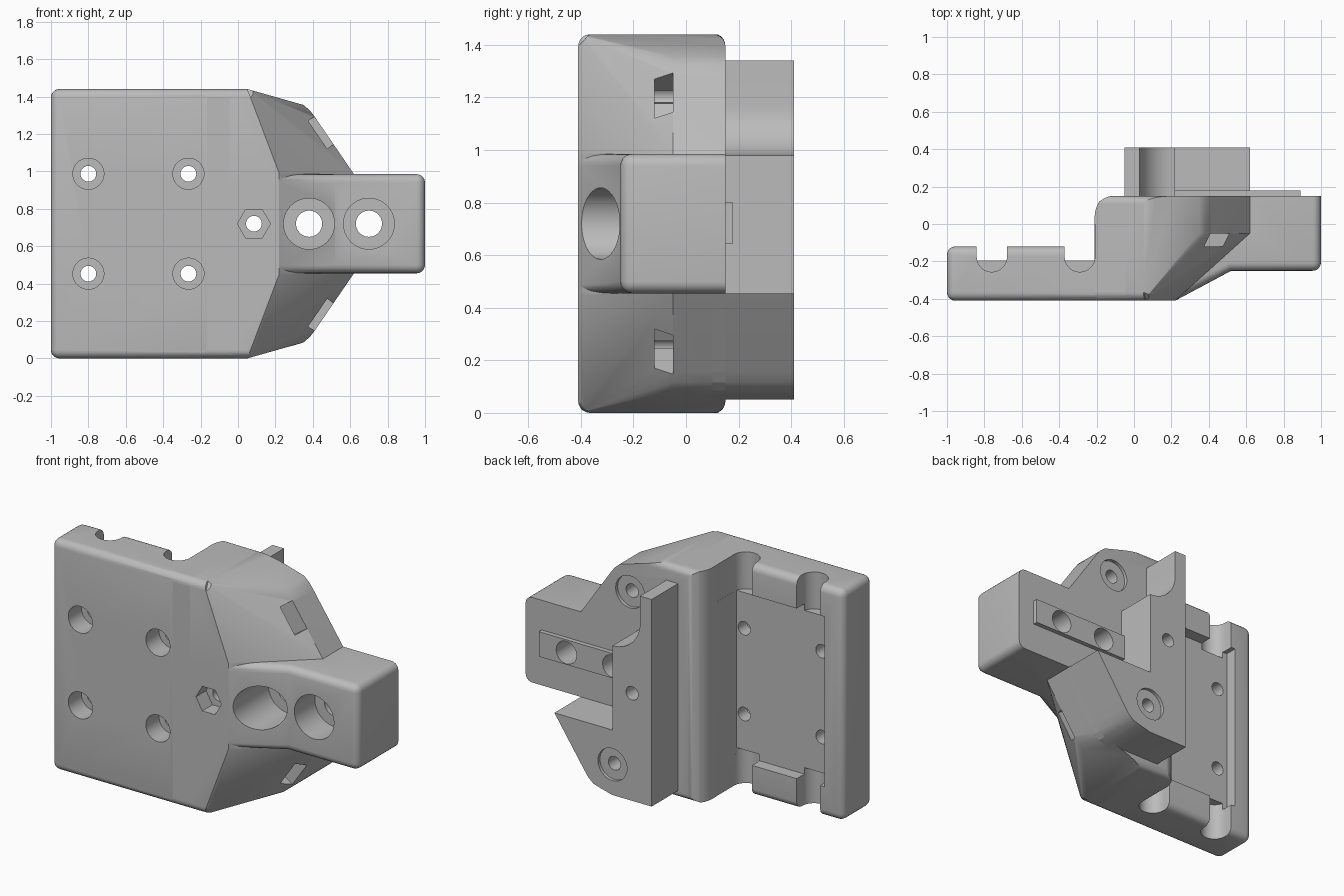
import bpy, bmesh, math
from mathutils import Vector, Matrix

if "Cube" in bpy.data.objects:
    bpy.data.objects.remove(bpy.data.objects["Cube"])

MID = 0.72   # height of the symmetry plane
BACK = 0.15  # back face of the main body

grey = bpy.data.materials.new("plain_grey")
grey.use_nodes = True
grey.diffuse_color = (0.5, 0.5, 0.5, 1)
grey.node_tree.nodes["Principled BSDF"].inputs["Base Color"].default_value = (0.5, 0.5, 0.5, 1)


def finish(name, bm):
    bmesh.ops.recalc_face_normals(bm, faces=bm.faces)
    me = bpy.data.meshes.new(name)
    bm.to_mesh(me)
    bm.free()
    me.materials.append(grey)
    ob = bpy.data.objects.new(name, me)
    bpy.context.scene.collection.objects.link(ob)
    return ob


def hull(name, points, radius=0.0, rule=None):
    """Convex solid with rounded edges where the rule allows."""
    bm = bmesh.new()
    for p in points:
        bm.verts.new(p)
    res = bmesh.ops.convex_hull(bm, input=bm.verts)
    bmesh.ops.delete(bm, geom=list({g for g in res["geom_interior"] if g.is_valid}), context="VERTS")
    bmesh.ops.dissolve_limit(bm, angle_limit=0.03, verts=bm.verts, edges=bm.edges)
    bmesh.ops.recalc_face_normals(bm, faces=bm.faces)
    if radius:
        edges = [e for e in bm.edges if e.calc_face_angle(0) > 0.6
                 and (rule is None or rule(e.verts[0].co, e.verts[1].co))]
        bmesh.ops.bevel(bm, geom=edges, offset=radius, segments=5, profile=0.5, affect="EDGES")
    return finish(name, bm)


def box(name, lo, hi, radius=0.0):
    return hull(name, [(x, y, z) for x in (lo[0], hi[0]) for y in (lo[1], hi[1])
                       for z in (lo[2], hi[2])], radius)


def prism(name, outline, depth, axis="y", radius=0.0, rule=None):
    """Extrude an outline along y (outline is x, z) or z (outline is x, y)."""
    def place(u, v, d):
        return (u, d, v) if axis == "y" else (u, v, d)
    bm = bmesh.new()
    ends = [[bm.verts.new(place(u, v, d)) for u, v in outline] for d in depth]
    for ring in ends:
        bm.faces.new(ring)
    n = len(outline)
    for i in range(n):
        j = (i + 1) % n
        bm.faces.new((ends[0][i], ends[0][j], ends[1][j], ends[1][i]))
    bmesh.ops.recalc_face_normals(bm, faces=bm.faces)
    if radius:
        edges = [e for e in bm.edges if e.calc_face_angle(0) > 0.6
                 and (rule is None or rule(e.verts[0].co, e.verts[1].co))]
        bmesh.ops.bevel(bm, geom=edges, offset=radius, segments=5, profile=0.5, affect="EDGES")
    return finish(name, bm)


def bore(x, z, r, y0, y1, sides=40, turn=0.0):
    ring = [(x + r * math.cos(turn + 2 * math.pi * i / sides),
             z + r * math.sin(turn + 2 * math.pi * i / sides)) for i in range(sides)]
    return prism("bore_cutter", ring, (y0, y1))


def combine(target, other, operation):
    mod = target.modifiers.new("combine", "BOOLEAN")
    mod.operation, mod.solver, mod.object = operation, "EXACT", other
    graph = bpy.context.evaluated_depsgraph_get()
    me = bpy.data.meshes.new_from_object(target.evaluated_get(graph))
    target.modifiers.clear()
    target.data = me
    bpy.data.objects.remove(other)


# Base plate
body = box("mount_body", (-1, -0.41, 0), (0, -0.12, 2 * MID), 0.045)

# Wedge-shaped hump with a rounded shoulder and sloped front corners
shoulder = [(0.30, 0.65), (0.35, 0.635), (0.385, 0.605), (0.415, 0.565)]
pts = []
for s in (1, -1):
    top = MID + s * MID
    pts += [(-0.21, -0.41, top), (-0.21, 0.09, top), (-0.16, BACK, top),
            (0.05, -0.41, top), (0.05, BACK, top), (0.22, -0.41, MID + s * 0.27)]
    for x, h in shoulder + [(0.62, 0.265)]:
        pts += [(x, -0.05, MID + s * h), (x, BACK, MID + s * h)]
hump = hull("hump", pts, 0.045,
            lambda a, b: abs(a.z - MID) > 0.71 and abs(b.z - MID) > 0.71 and abs(a.y - b.y) < 0.01)

# Arm with a sloped nose
arm = prism("arm", [(-0.1, -0.41), (0.22, -0.41), (0.52, -0.25), (1, -0.25), (1, BACK), (-0.1, BACK)],
            (0.455, 0.985), "z", 0.045,
            lambda a, b: min(a.y, b.y) < 0.1 and max(a.x, b.x) > 0)

# Back block: upright post, concave shoulder and lower wing
curve = [(0.22 - 0.19 * math.cos(t), 1.17 - 0.19 * math.sin(t))
         for t in (math.pi / 2 * i / 12 for i in range(13))]
wing = [(0.62, MID - 0.265)] + [(x, MID - h) for x, h in reversed(shoulder)]
block = prism("back_block", [(-0.05, 0.05), (-0.05, 1.34), (0.03, 1.34)] + curve
              + [(0.22, MID - 0.265)] + wing + [(0.22, 0.05)], (0.1, 0.41))

# Raised key on the back of the arm
key = box("key", (0.2, 0.1, 0.645), (0.89, 0.178, 0.8))

for part in (hump, arm, block, key):
    combine(body, part, "UNION")

# Pocket and the rounded rim notches
cutters = [box("pocket_cutter", (-0.87, -0.195, 0.19), (-0.21, 0.3, 1.25))]
for x in (-0.76, -0.29):
    arc = [(x + 0.081 * math.cos(t), -0.175 + 0.081 * math.sin(t))
           for t in (math.pi + math.pi * i / 20 for i in range(21))]
    notch = [(x - 0.081, 0.0)] + arc + [(x + 0.081, 0.0)]
    for z in ((-0.1, 0.23), (1.21, 1.6)):
        cutters.append(prism("notch_cutter", notch, z, "z"))

# Plate screw holes with counterbores
for x in (-0.8, -0.265):
    for z in (MID - 0.267, MID + 0.267):
        cutters += [bore(x, z, 0.042, -0.5, 0), bore(x, z, 0.083, -0.5, -0.28)]

# Hex nut recess and its through hole
cutters += [bore(0.085, MID, 0.042, -0.5, 0.5), bore(0.085, MID, 0.088, -0.5, -0.31, 6)]

# Large arm holes
for x in (0.38, 0.70):
    cutters += [bore(x, MID, 0.07, -0.5, 0.3), bore(x, MID, 0.136, -0.5, -0.05)]

# Back screw holes with shallow seats, and the side nut slots
for s, x, face in ((1, 0.28, BACK), (-1, 0.22, 0.41)):
    z = MID + s * 0.48
    cutters += [bore(x, z, 0.042, -0.12, 0.5), bore(x, z, 0.1, face - 0.02, 0.5)]
    slot = box("slot_cutter", (-0.2, -0.12, -0.09), (0.1, -0.05, 0.09))
    slot.data.transform(Matrix.Translation(Vector((0.455, 0, MID + s * 0.495)))
                        @ Matrix.Rotation(-s * math.atan2(0.56, 0.83), 4, "Y"))
    cutters.append(slot)

for cutter in cutters:
    combine(body, cutter, "DIFFERENCE")

# Smooth curved faces, keep edges sharp
bpy.ops.object.select_all(action="DESELECT")
body.select_set(True)
bpy.context.view_layer.objects.active = body
bpy.ops.object.shade_smooth_by_angle(angle=math.radians(30))
